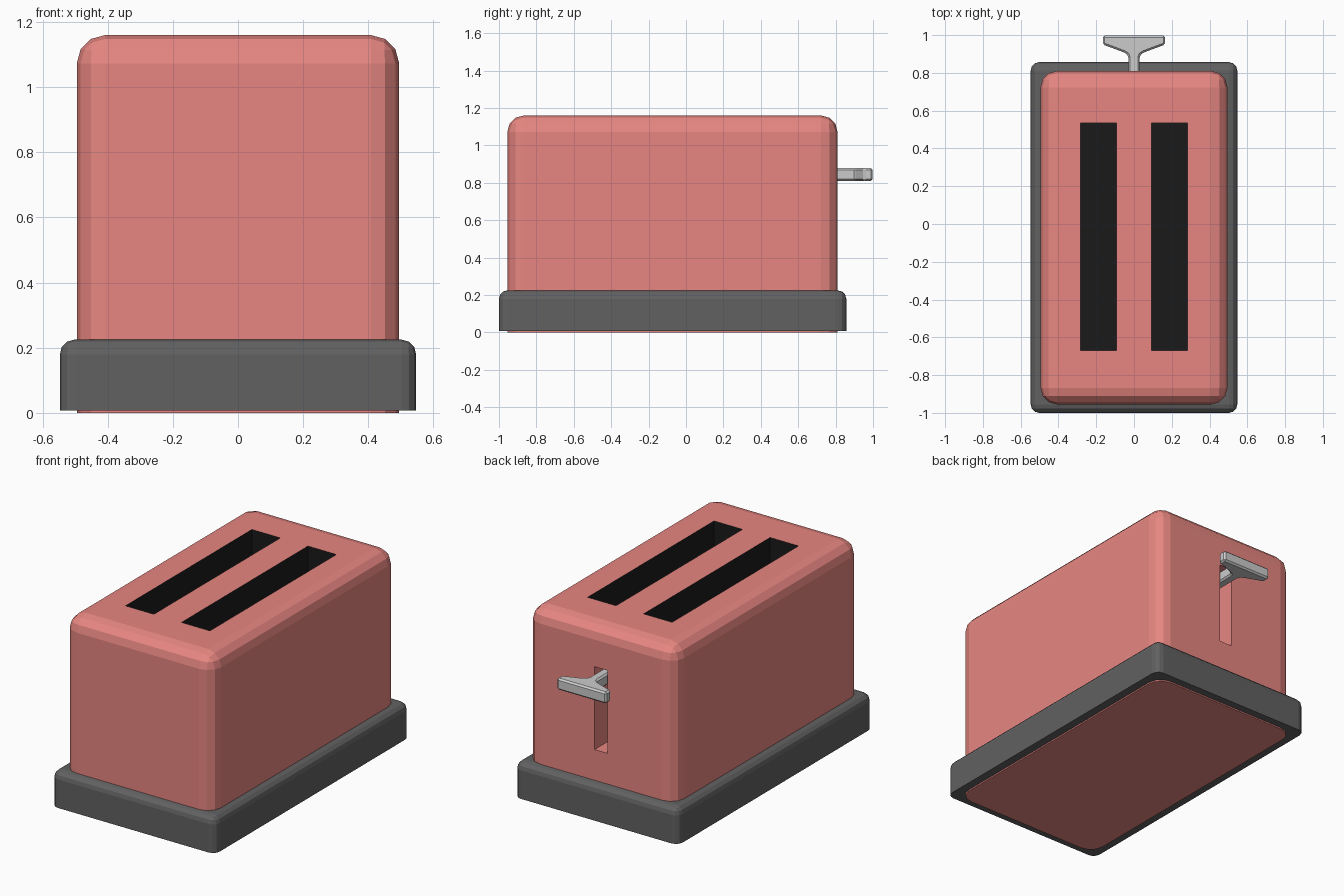
import bpy, bmesh

if "Cube" in bpy.data.objects:
    bpy.data.objects.remove(bpy.data.objects["Cube"])


def material(name, color):
    m = bpy.data.materials.new(name)
    m.diffuse_color = (*color, 1)
    m.use_nodes = True
    m.node_tree.nodes["Principled BSDF"].inputs["Base Color"].default_value = m.diffuse_color
    return m


def finish(name, bm, mat=None):
    bmesh.ops.recalc_face_normals(bm, faces=bm.faces[:])
    mesh = bpy.data.meshes.new(name)
    bm.to_mesh(mesh)
    bm.free()
    ob = bpy.data.objects.new(name, mesh)
    bpy.context.collection.objects.link(ob)
    if mat:
        mesh.materials.append(mat)
    return ob


def box(name, lo, hi, mat=None, radius=0):
    """Box between two corners; all edges but the bottom ones are rounded."""
    bm = bmesh.new()
    bmesh.ops.create_cube(bm, size=1)
    for v in bm.verts:
        v.co = [lo[i] if v.co[i] < 0 else hi[i] for i in range(3)]
    if radius:
        edges = [e for e in bm.edges if any(v.co.z > lo[2] + 1e-4 for v in e.verts)]
        bmesh.ops.bevel(bm, geom=edges, offset=radius, segments=3,
                        profile=0.5, affect='EDGES')
    return finish(name, bm, mat)


def cut(target, cutter):
    cutter.hide_render = True
    mod = target.modifiers.new("cut", 'BOOLEAN')
    mod.operation = 'DIFFERENCE'
    mod.solver = 'EXACT'
    mod.object = cutter
    bpy.context.view_layer.objects.active = target
    bpy.ops.object.modifier_apply(modifier=mod.name)
    bpy.data.objects.remove(cutter)


red = material("red_enamel", (0.8, 0.24, 0.22))
dark = material("dark_plastic", (0.12, 0.12, 0.12))
black = material("slot_black", (0.01, 0.01, 0.01))

# Base and body shell
box("base", (-0.547, -1.0, 0.008), (0.547, 0.857, 0.225), dark, 0.045)
body = box("body", (-0.495, -0.955, 0.0), (0.495, 0.81, 1.16), red, 0.087)

# Two bread slots and the lever slot
for s in (-1, 1):
    x0, x1 = sorted((s * 0.092, s * 0.282))
    cut(body, box("slot_cutter", (x0, -0.67, 0.25), (x1, 0.535, 1.4)))
cut(body, box("lever_cutter", (-0.043, 0.62, 0.41), (0.043, 1.0, 0.91)))

# Black lining inside the bread slots
body.data.materials.append(black)
for p in body.data.polygons:
    c = p.center
    if abs(c.x) < 0.29 and -0.68 < c.y < 0.54 and 0.2 < c.z < 1.15:
        p.material_index = 1

# T-shaped lever: half outline mirrored, then extruded
half = [(0.03, 0.63), (0.03, 0.88), (0.036, 0.897), (0.052, 0.908),
        (0.165, 0.95), (0.165, 0.998)]
outline = half + [(-x, y) for x, y in reversed(half)]
bm = bmesh.new()
face = bm.faces.new([bm.verts.new((x, y, 0.81)) for x, y in outline])
ext = bmesh.ops.extrude_face_region(bm, geom=[face])
bmesh.ops.translate(bm, vec=(0, 0, 0.07),
                    verts=[g for g in ext["geom"] if isinstance(g, bmesh.types.BMVert)])
bmesh.ops.recalc_face_normals(bm, faces=bm.faces[:])
rims = [e for e in bm.edges if e.calc_face_angle(0) > 0.9]
bmesh.ops.bevel(bm, geom=rims, offset=0.01, segments=1, profile=0.5, affect='EDGES')
finish("lever", bm)
